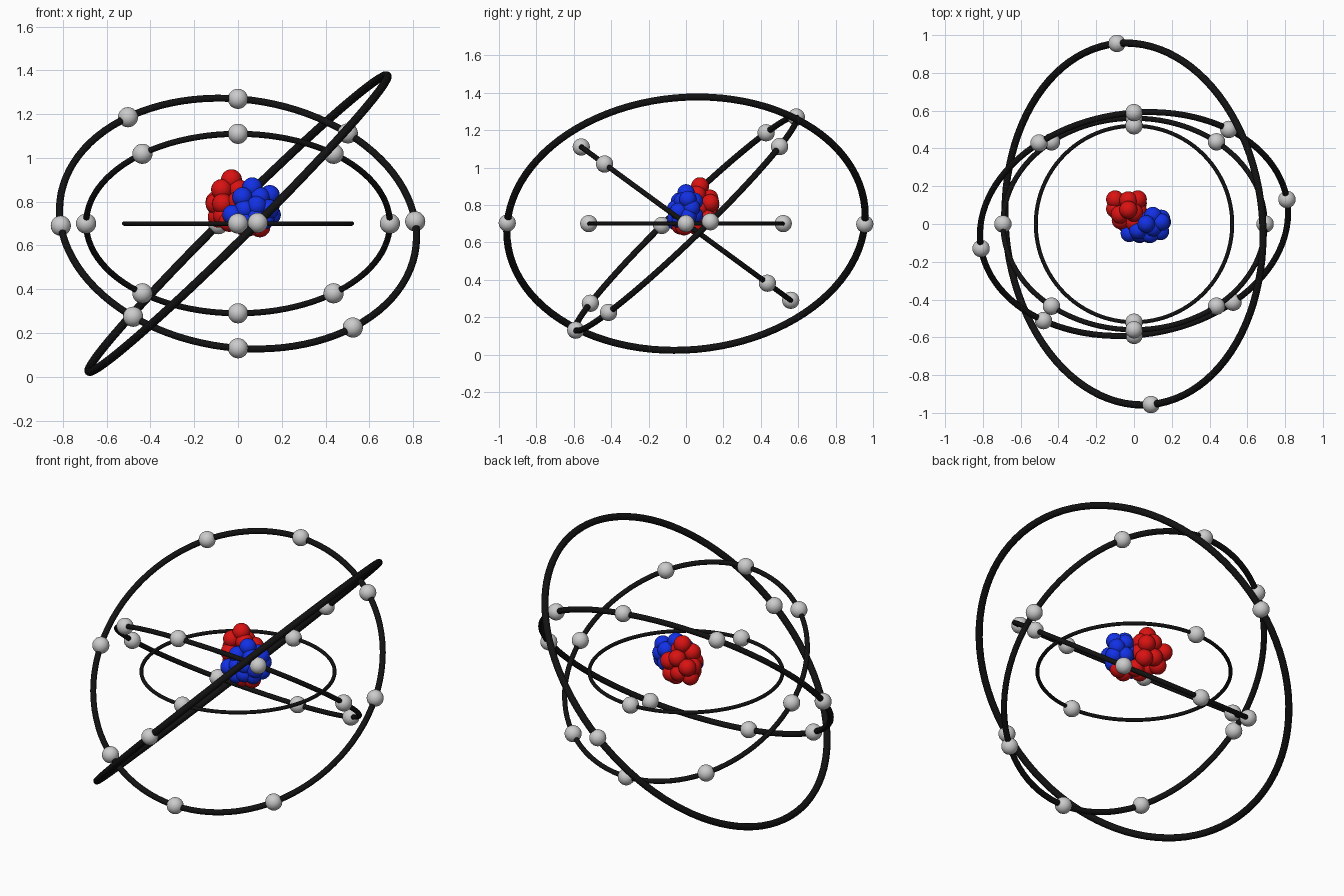
import bpy
from math import cos, sin, radians
from mathutils import Vector, Matrix

if "Cube" in bpy.data.objects:
    bpy.data.objects.remove(bpy.data.objects["Cube"])

CENTRE = Vector((0, 0, 0.70))


def material(name, rgb):
    m = bpy.data.materials.new(name)
    m.diffuse_color = (*rgb, 1)
    m.use_nodes = True
    m.node_tree.nodes["Principled BSDF"].inputs["Base Color"].default_value = m.diffuse_color
    return m


BLACK = material("black", (0.006, 0.006, 0.006))
RED = material("red", (0.7, 0.006, 0.006))
BLUE = material("blue", (0.006, 0.03, 0.8))


def finish(name, mat=None):
    ob = bpy.context.object
    ob.name = name
    bpy.ops.object.shade_smooth()
    if mat:
        ob.data.materials.append(mat)
    return ob


def ball(name, pos, r, mat=None):
    bpy.ops.mesh.primitive_uv_sphere_add(segments=24, ring_count=14, radius=r, location=pos)
    finish(name, mat)


def shell(name, radius, along, across, angles):
    """Orbit ring in the plane of two directions, with electrons at the given angles."""
    a = Vector(along).normalized()
    n = a.cross(Vector(across)).normalized()
    b = n.cross(a)
    bpy.ops.mesh.primitive_torus_add(major_segments=96, minor_segments=12,
                                     major_radius=radius, minor_radius=radius * 0.02)
    ring = finish(name + "_ring", BLACK)
    rot = Matrix((a, b, n)).transposed().to_4x4()
    ring.matrix_world = Matrix.Translation(CENTRE) @ rot
    for d in angles:
        t = radians(d)
        ball(name + "_electron", CENTRE + radius * (cos(t) * a + sin(t) * b), 0.046)


# Orbit rings and electrons, inner to outer
shell("first_shell", 0.52, (1, 0, 0), (0, 1, 0), (90, 270))
shell("second_shell", 0.694, (1, 0, 0), (0, -0.56, 0.41),
      (0, 51, 90, 129, 180, 231, 270, 309))
shell("third_shell", 0.82, (0.81, 0.13, 0.01), (0, 0.59, 0.57),
      (0, 45, 83, 121, 180, 227, 263, 303))
shell("outer_shell", 0.96, (0.09, -0.955, 0.003), (0.68, 0.065, 0.68), (0, 180))

# Nucleus: two leaning clusters of balls
protons = [(-.03, .075, .90), (-.075, .05, .855), (0, .06, .855), (-.10, .08, .79),
           (-.07, .02, .79), (-.10, .13, .80), (-.03, .125, .835), (.02, .13, .81),
           (-.065, .03, .735), (-.04, .12, .75), (.02, .11, .73), (-.04, .0, .71),
           (.03, .05, .69), (.10, -.01, .685), (0, .01, .80), (.02, .07, .78),
           (-.09, .09, .73), (.05, -.03, .69)]
neutrons = [(.065, 0, .865), (.145, .01, .83), (.10, .045, .82), (.15, .01, .74),
            (.14, -.04, .765), (.085, -.055, .78), (.03, -.05, .765), (-.025, -.05, .74),
            (.02, -.035, .82), (.10, -.02, .82), (.08, -.055, .73), (.03, -.055, .71),
            (.10, .045, .745), (.145, .03, .785), (.06, .03, .78), (.12, -.03, .72)]
for p in protons:
    ball("proton", p, 0.048, RED)
for p in neutrons:
    ball("neutron", p, 0.046, BLUE)
